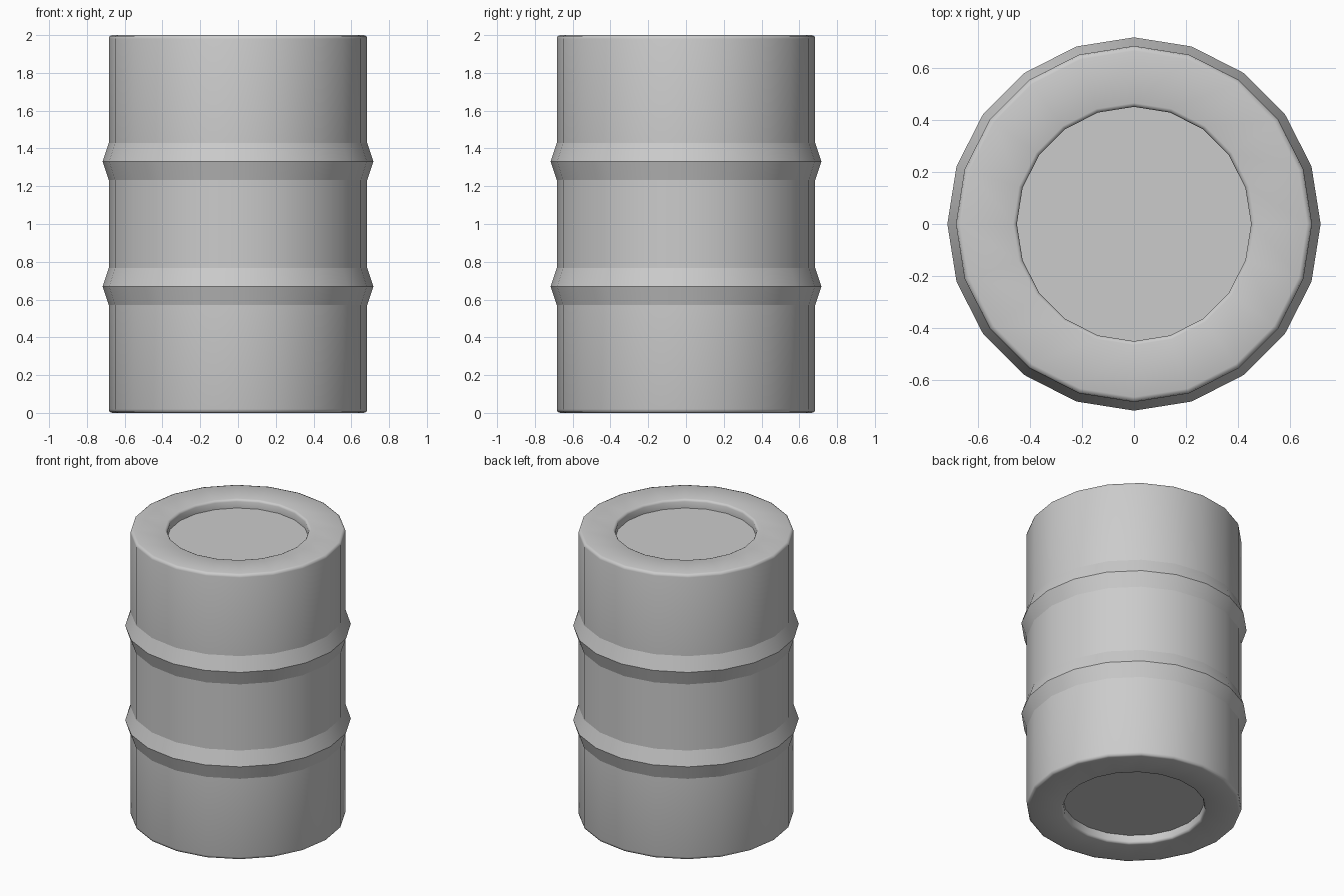
import bpy, bmesh
from math import cos, sin, tau

if "Cube" in bpy.data.objects:
    bpy.data.objects.remove(bpy.data.objects["Cube"])

SIDES = 20
H = 2.0

# Lower half of the profile: (radius, z, hard crease)
half = [
    (0.45, 0.06, True),     # recessed end panel
    (0.45, 0.015, False),
    (0.455, 0.004, False),
    (0.465, 0.0, False),    # rounded recess lip
    (0.665, 0.0, False),    # flat end
    (0.68, 0.005, False),
    (0.684, 0.02, False),   # rounded outer rim
    (0.684, 0.57, True),    # raised hoop
    (0.717, 0.669, True),
    (0.684, 0.768, True),
]
profile = half + [(r, H - z, s) for r, z, s in reversed(half)]

# Barrel: lathe the profile, cap both recess floors
bm = bmesh.new()
rings = [[bm.verts.new((r * cos(tau * i / SIDES), r * sin(tau * i / SIDES), z))
          for i in range(SIDES)] for r, z, _ in profile]
for a, b in zip(rings, rings[1:]):
    for i in range(SIDES):
        j = (i + 1) % SIDES
        bm.faces.new((a[i], a[j], b[j], b[i]))
bm.faces.new(rings[0][::-1])
bm.faces.new(rings[-1])
bmesh.ops.recalc_face_normals(bm, faces=bm.faces)

# Smooth shading with hard creases on hoops and panel edges
for f in bm.faces:
    f.smooth = True
for ring, (_, _, hard) in zip(rings, profile):
    if hard:
        for i in range(SIDES):
            bm.edges.get((ring[i], ring[(i + 1) % SIDES])).smooth = False

mesh = bpy.data.meshes.new("barrel")
bm.to_mesh(mesh)
bm.free()
bpy.context.collection.objects.link(bpy.data.objects.new("barrel", mesh))
